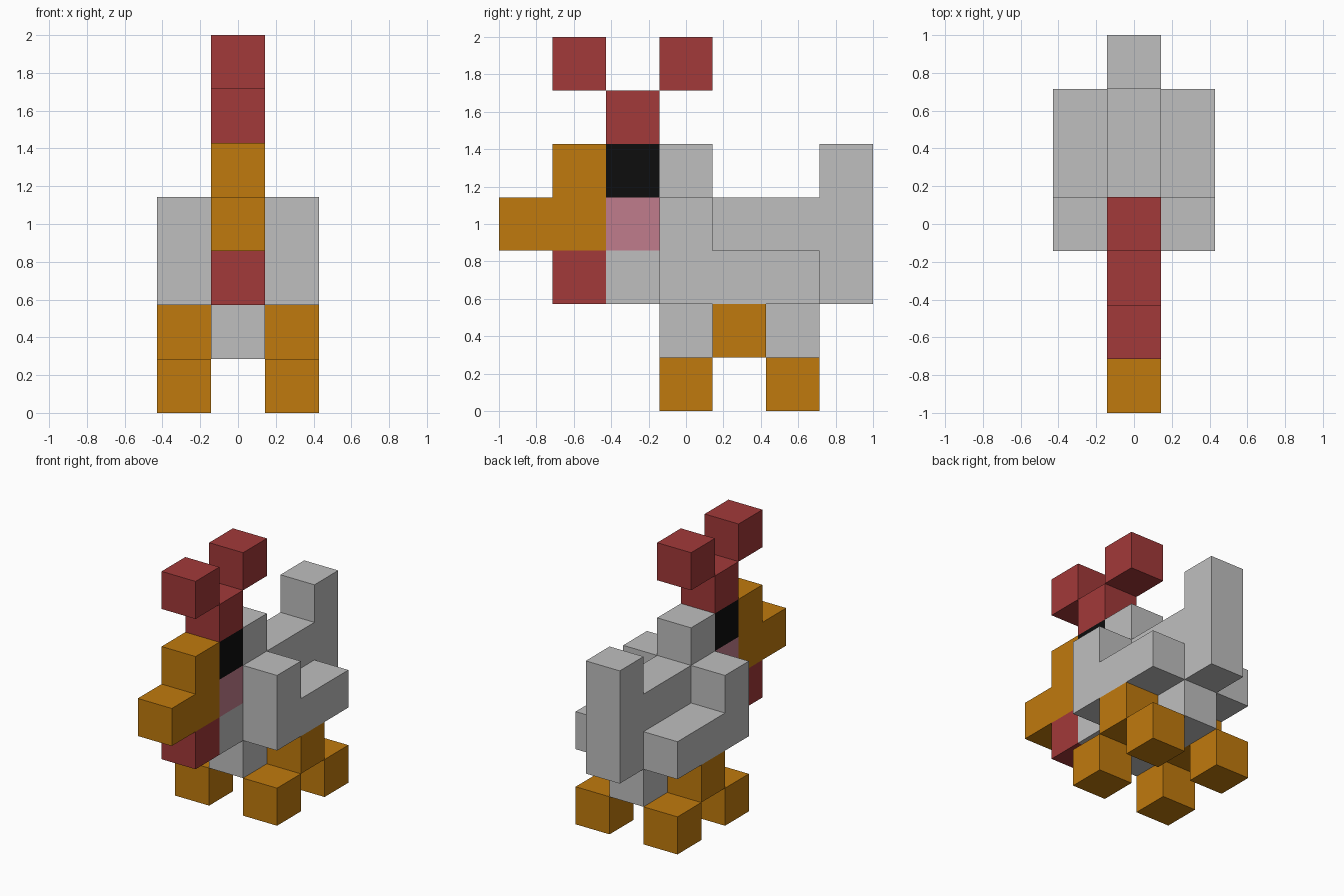
import bpy
import bmesh
import math
from mathutils import Vector

if "Cube" in bpy.data.objects:
    bpy.data.objects.remove(bpy.data.objects["Cube"], do_unlink=True)

U = 2 / 7  # edge of one block


def material(name, rgb):
    m = bpy.data.materials.new(name)
    m.use_nodes = True
    color = (*rgb, 1)
    m.diffuse_color = color
    m.node_tree.nodes["Principled BSDF"].inputs["Base Color"].default_value = color
    return m


grey = material("feather grey", (0.521, 0.521, 0.521))
orange = material("beak orange", (0.527, 0.195, 0.004))
red = material("comb red", (0.361, 0.041, 0.041))
pink = material("cheek pink", (0.527, 0.202, 0.262))
black = material("eye black", (0.004, 0.004, 0.004))


def slab(name, outline, mat, column=0):
    """Extrude a side outline, given in block units (y, z), one block wide."""
    bm = bmesh.new()
    x = (column - 0.5) * U
    verts = [bm.verts.new((x, y * U - 1, z * U)) for y, z in outline]
    face = bm.faces.new(verts)
    result = bmesh.ops.extrude_face_region(bm, geom=[face])
    moved = [g for g in result["geom"] if isinstance(g, bmesh.types.BMVert)]
    bmesh.ops.translate(bm, verts=moved, vec=Vector((U, 0, 0)))
    bmesh.ops.recalc_face_normals(bm, faces=bm.faces)
    mesh = bpy.data.meshes.new(name)
    bm.to_mesh(mesh)
    bm.free()
    mesh.materials.append(mat)
    obj = bpy.data.objects.new(name, mesh)
    bpy.context.collection.objects.link(obj)
    return obj


def block(name, y, z, mat, column=0):
    return slab(name, [(y, z), (y + 1, z), (y + 1, z + 1), (y, z + 1)], mat, column)


# Body with belly, neck and upright tail
slab("body", [(2, 2), (3, 2), (3, 1), (6, 1), (6, 2), (7, 2), (7, 5), (6, 5),
              (6, 4), (4, 4), (4, 5), (3, 5), (3, 3), (2, 3)], grey)

# Head
block("cheeks", 2, 3, pink)
block("eyes", 2, 4, black)
slab("beak", [(0, 3), (2, 3), (2, 5), (1, 5), (1, 4), (0, 4)], orange)
block("wattle", 1, 2, red)

# Comb
block("comb_base", 2, 5, red)
block("comb_front", 1, 6, red)
block("comb_rear", 3, 6, red)

# Wings and legs on both sides
for side, column in (("left", 1), ("right", -1)):
    slab(side + "_wing", [(3, 2), (6, 2), (6, 3), (4, 3), (4, 4), (3, 4)], grey, column)
    block(side + "_leg", 4, 1, orange, column)
    block(side + "_front_toe", 3, 0, orange, column)
    block(side + "_rear_toe", 5, 0, orange, column)
